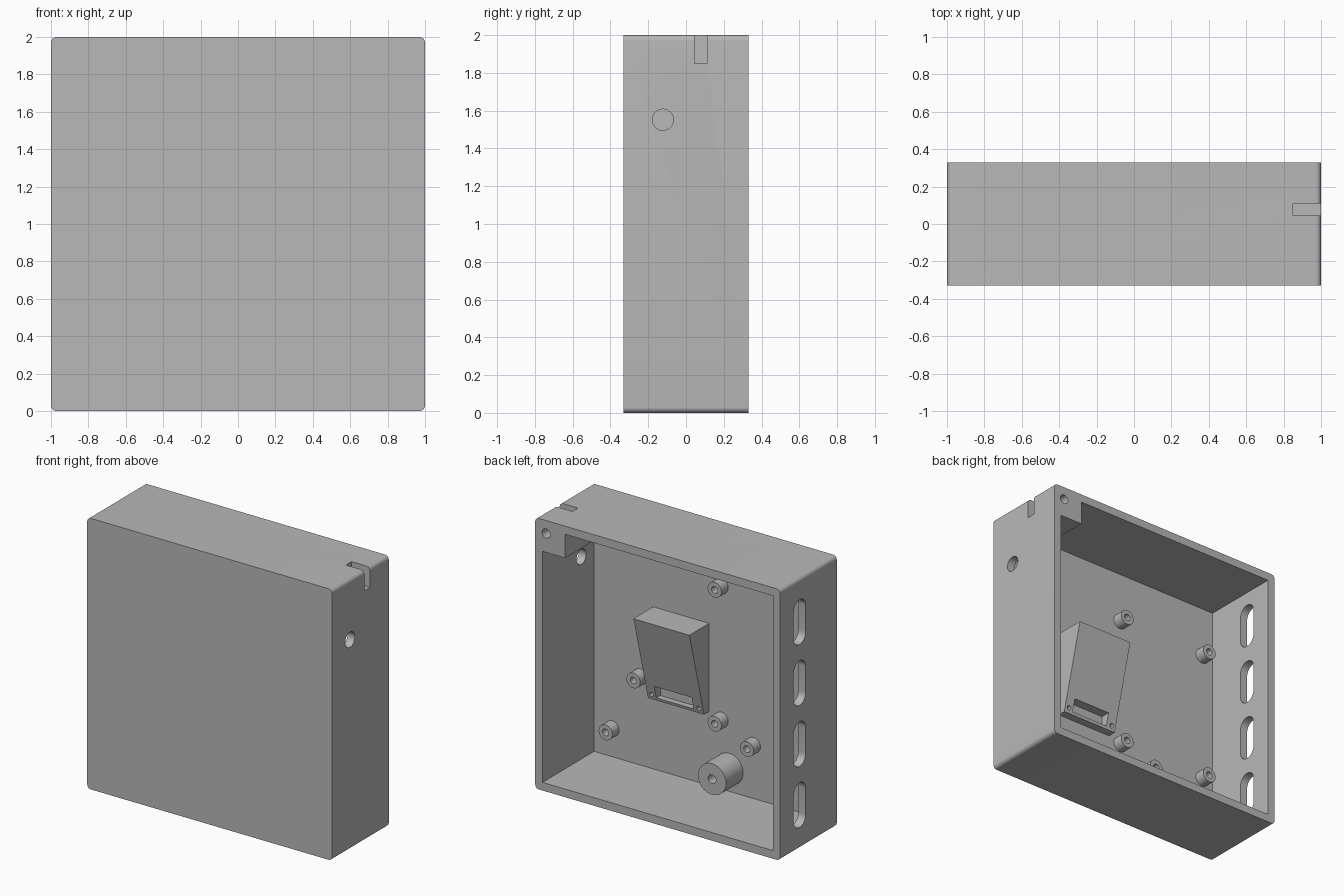
import bpy
import bmesh
from math import pi, cos, sin
from mathutils import Matrix, Vector

cube = bpy.data.objects.get("Cube")
if cube:
    bpy.data.objects.remove(cube, do_unlink=True)

# Single plain material
grey = bpy.data.materials.new("plain grey")
grey.use_nodes = True
colour = (0.48, 0.48, 0.48, 1)
grey.diffuse_color = colour
grey.node_tree.nodes["Principled BSDF"].inputs["Base Color"].default_value = colour

FLOOR, BACK, WALL = -0.27, 0.33, 0.06


def add_object(name, bm):
    bmesh.ops.recalc_face_normals(bm, faces=bm.faces)
    mesh = bpy.data.meshes.new(name)
    bm.to_mesh(mesh)
    bm.free()
    mesh.materials.append(grey)
    obj = bpy.data.objects.new(name, mesh)
    bpy.context.collection.objects.link(obj)
    return obj


def prism(name, outline, along):
    """Extrude a flat outline of 3D points by the vector along."""
    bm = bmesh.new()
    face = bm.faces.new([bm.verts.new(p) for p in outline])
    side = bmesh.ops.extrude_face_region(bm, geom=[face])["geom"]
    moved = [v for v in side if isinstance(v, bmesh.types.BMVert)]
    bmesh.ops.translate(bm, verts=moved, vec=Vector(along))
    return add_object(name, bm)


def box(name, x, y, z):
    corners = [(x[0], y[0], z[0]), (x[1], y[0], z[0]),
               (x[1], y[0], z[1]), (x[0], y[0], z[1])]
    return prism(name, corners, (0, y[1] - y[0], 0))


def rod(name, start, end, radius, sides=32):
    start, end = Vector(start), Vector(end)
    axis = end - start
    bm = bmesh.new()
    turn = axis.to_track_quat("Z", "Y").to_matrix().to_4x4()
    bmesh.ops.create_cone(bm, cap_ends=True, segments=sides, radius1=radius,
                          radius2=radius, depth=axis.length,
                          matrix=Matrix.Translation((start + end) / 2) @ turn)
    return add_object(name, bm)


def rounded(width, height, radius, steps=8):
    """Centred rounded rectangle as 2D points."""
    points = []
    for i, (sx, sy) in enumerate([(1, 1), (-1, 1), (-1, -1), (1, -1)]):
        for k in range(steps + 1):
            a = (i + k / steps) * pi / 2
            points.append((sx * (width / 2 - radius) + radius * cos(a),
                           sy * (height / 2 - radius) + radius * sin(a)))
    return points


def combine(obj, other, operation="DIFFERENCE"):
    """Apply a boolean and remove the helper object."""
    mod = obj.modifiers.new("shape", "BOOLEAN")
    mod.operation, mod.solver, mod.object = operation, "EXACT", other
    bpy.context.view_layer.update()
    graph = bpy.context.evaluated_depsgraph_get()
    mesh = bpy.data.meshes.new_from_object(obj.evaluated_get(graph))
    obj.modifiers.clear()
    obj.data = mesh
    bpy.data.objects.remove(other, do_unlink=True)


# Open-backed case with rounded edges
outline = [(x, -BACK, z + 1) for x, z in rounded(2, 2, 0.03)]
case = prism("case", outline, (0, 2 * BACK, 0))
inner = 1 - WALL
combine(case, box("cavity", (-inner, inner), (FLOOR, 0.5), (WALL, 2 - WALL)))

# Corner screw block, its screw hole and the nut slot
combine(case, box("corner_block", (0.755, 0.97), (FLOOR - 0.03, BACK),
                  (1.765, 1.97)), "UNION")
combine(case, rod("screw_hole", (0.91, 0, 1.905), (0.91, 0.5, 1.905), 0.034))
combine(case, box("nut_slot", (0.85, 1.1), (0.045, 0.11), (1.85, 2.1)))

# Cable hole in one side wall
combine(case, rod("cable_hole", (0.85, -0.122, 1.552), (1.1, -0.122, 1.552), 0.056))

# Vent slots in the other side wall
for i in range(4):
    z = 0.325 + 0.45 * i
    vent = [(-1.1, 0.103 + y, z + h) for y, h in rounded(0.14, 0.33, 0.0695)]
    combine(case, prism("vent", vent, (0.3, 0, 0)))


# Hollow mounting posts
def post(name, x, z, height, radius, bore):
    top = FLOOR + height
    obj = rod(name, (x, FLOOR - 0.02, z), (x, top, z), radius)
    combine(obj, rod("bore", (x, FLOOR + 0.005, z), (x, top + 0.1, z), bore))
    return obj


parts = [case]
small_posts = [(x, z) for x in (-0.1, -0.845) for z in (0.572, 1.56)]
small_posts += [(0.563, 0.714), (0.79, 0.27), (-0.363, 0.455)]
for i, (x, z) in enumerate(small_posts):
    parts.append(post(f"mounting_post_{i + 1}", x, z, 0.08, 0.056, 0.025))
parts.append(post("large_post", -0.163, 0.226, 0.2, 0.115, 0.032))

# Sloped bracket with a pocket and two screw holes near its lower edge
low, high = 0.606, 1.256
side = [(0, FLOOR - 0.02, low), (0, -0.21, low), (0, -0.04, high), (0, FLOOR - 0.02, high)]
bracket = prism("sloped_bracket", side, (0.457, 0, 0))
combine(bracket, box("pocket", (0.08, 0.385), (-0.25, 0), (0.628, 0.722)))
for x in (0.035, 0.422):
    combine(bracket, rod("bracket_hole", (x, -0.26, 0.645), (x, 0, 0.645), 0.016, 20))
parts.append(bracket)

# Smooth the curved faces and keep hard edges crisp
bpy.ops.object.select_all(action="DESELECT")
for obj in parts:
    obj.select_set(True)
bpy.context.view_layer.objects.active = case
bpy.ops.object.shade_smooth_by_angle(angle=pi / 6)
